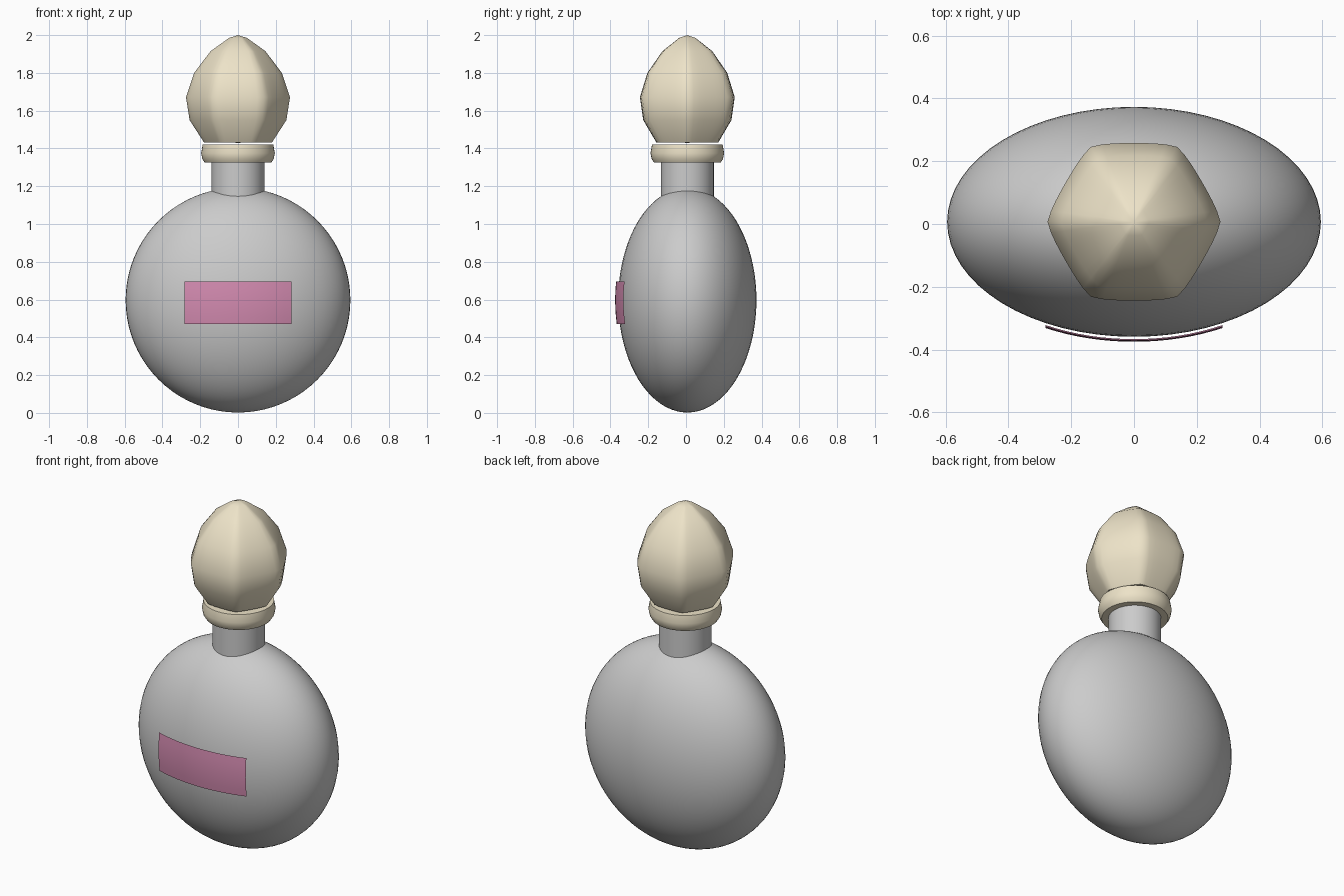
import bpy, bmesh
from math import sin, cos, pi, sqrt, radians

if "Cube" in bpy.data.objects:
    bpy.data.objects.remove(bpy.data.objects["Cube"])

CY, CZ = 0.007, 0.597            # centre of the flask body
RX, RY, RZ = 0.595, 0.366, 0.595


def material(name, rgb):
    m = bpy.data.materials.new(name)
    m.diffuse_color = (*rgb, 1)
    m.use_nodes = True
    m.node_tree.nodes["Principled BSDF"].inputs["Base Color"].default_value = m.diffuse_color
    return m


def make_object(name, bm, mat=None, angle=40):
    mesh = bpy.data.meshes.new(name)
    bmesh.ops.recalc_face_normals(bm, faces=bm.faces)
    bm.to_mesh(mesh)
    bm.free()
    ob = bpy.data.objects.new(name, mesh)
    bpy.context.collection.objects.link(ob)
    if mat:
        mesh.materials.append(mat)
    bpy.ops.object.select_all(action='DESELECT')
    ob.select_set(True)
    bpy.context.view_layer.objects.active = ob
    bpy.ops.object.shade_smooth_by_angle(angle=radians(angle))
    return ob


def lathe(name, profile, mat=None, n=48, shape=lambda a: 1.0, angle=40):
    """Revolve (radius, z) points; shape(angle) scales the outline."""
    bm = bmesh.new()
    rings = []
    for r, z in profile:
        if r == 0:
            rings.append([bm.verts.new((0, CY, z))] * n)
        else:
            rings.append([bm.verts.new((r * shape(2 * pi * i / n) * cos(2 * pi * i / n),
                                        CY + r * shape(2 * pi * i / n) * sin(2 * pi * i / n), z))
                          for i in range(n)])
    for lo, hi in zip(rings, rings[1:]):
        for i in range(n):
            j = (i + 1) % n
            corners = list(dict.fromkeys((lo[i], lo[j], hi[j], hi[i])))
            bm.faces.new(corners)
    return make_object(name, bm, mat, angle)


def rounded_hexagon(a):
    # distance to the flat side of a hexagon, with the corner cut to a round
    off = (a % (pi / 3)) - pi / 6
    p = 16
    return ((0.955 / cos(off)) ** -p + 1.07 ** -p) ** (-1 / p) * 1.02


tan = material("tan", (0.85, 0.77, 0.58))
plum = material("plum", (0.66, 0.26, 0.44))

# flask body: flattened sphere
bm = bmesh.new()
bmesh.ops.create_uvsphere(bm, u_segments=64, v_segments=40, radius=1)
for v in bm.verts:
    v.co = (v.co.x * RX, CY + v.co.y * RY, CZ + v.co.z * RZ)
make_object("flask_body", bm)

# neck and collar
lathe("neck", [(0.14, 1.08), (0.14, 1.38)])
lathe("collar", [(0.13, 1.325), (0.176, 1.325), (0.189, 1.345), (0.195, 1.375),
                 (0.187, 1.42), (0.13, 1.42)], tan)

# stopper: faceted rounded-hexagon bud
lathe("stopper", [(0, 1.43), (0.17, 1.432), (0.242, 1.55), (0.26, 1.672), (0.219, 1.80),
                  (0.137, 1.915), (0.045, 1.985), (0, 2.0)], tan, 48, rounded_hexagon, 50)

# label: curved sheet floating just off the front of the body
bm = bmesh.new()
nx, nz = 16, 6
grid = []
for k in range(nz + 1):
    z = 0.47 + 0.226 * k / nz
    row = []
    for i in range(nx + 1):
        x = -0.282 + 0.564 * i / nx
        y = CY - 0.016 - RY * sqrt(1 - (x / RX) ** 2 - ((z - CZ) / RZ) ** 2)
        row.append(bm.verts.new((x, y, z)))
    grid.append(row)
for a, b in zip(grid, grid[1:]):
    for i in range(nx):
        bm.faces.new((a[i], a[i + 1], b[i + 1], b[i]))
label = make_object("label", bm, plum)
if label.data.polygons[0].normal.y > 0:
    label.data.flip_normals()
